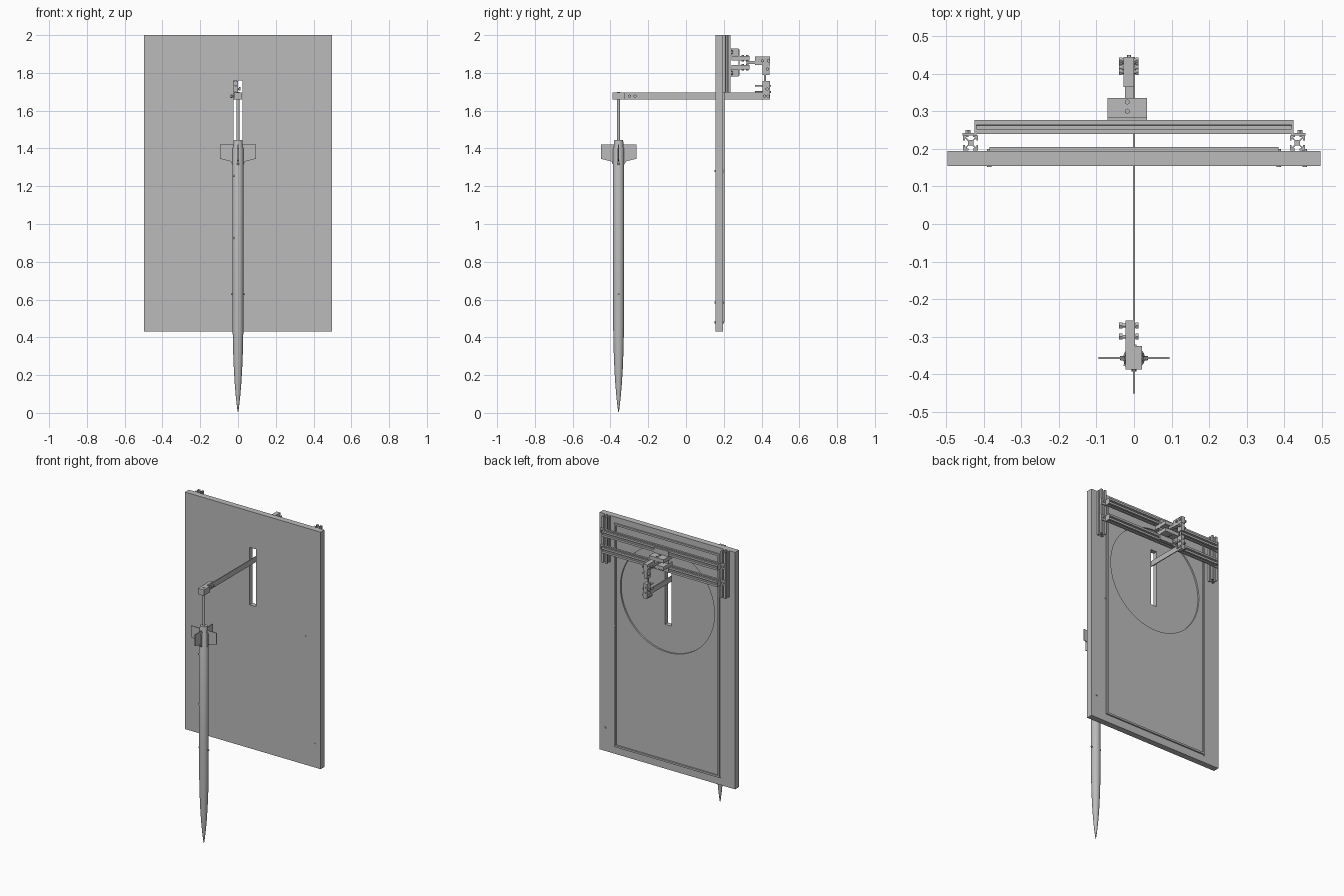
import bpy, bmesh, math
from mathutils import Matrix, Vector

if "Cube" in bpy.data.objects:
    bpy.data.objects.remove(bpy.data.objects["Cube"])

grey = bpy.data.materials.new("plain_grey")
grey.use_nodes = True
grey.diffuse_color = (0.5, 0.5, 0.5, 1)
grey.node_tree.nodes["Principled BSDF"].inputs["Base Color"].default_value = (0.5, 0.5, 0.5, 1)


def finish(name, bm, smooth=False):
    bmesh.ops.recalc_face_normals(bm, faces=bm.faces)
    mesh = bpy.data.meshes.new(name)
    bm.to_mesh(mesh)
    bm.free()
    mesh.materials.append(grey)
    obj = bpy.data.objects.new(name, mesh)
    bpy.context.collection.objects.link(obj)
    if smooth:
        bpy.ops.object.select_all(action="DESELECT")
        obj.select_set(True)
        bpy.context.view_layer.objects.active = obj
        bpy.ops.object.shade_smooth_by_angle(angle=math.radians(35))
    return obj


def box(name, x, y, z):
    """Box from its (low, high) range on each axis."""
    bm = bmesh.new()
    size = [r[1] - r[0] for r in (x, y, z)]
    mid = [sum(r) / 2 for r in (x, y, z)]
    bmesh.ops.create_cube(bm, size=1, matrix=Matrix.Translation(mid) @ Matrix.Diagonal((*size, 1)))
    return finish(name, bm)


def rod(name, start, end, radius, sides=24):
    a, b = Vector(start), Vector(end)
    bm = bmesh.new()
    turn = (b - a).to_track_quat("Z", "Y").to_matrix().to_4x4()
    bmesh.ops.create_cone(bm, cap_ends=True, segments=sides, radius1=radius, radius2=radius,
                          depth=(b - a).length, matrix=Matrix.Translation((a + b) / 2) @ turn)
    return finish(name, bm, sides > 8)


def prism(name, points, low, high, place):
    """Extrude a 2D outline; place(u, v, w) gives the 3D position."""
    bm = bmesh.new()
    face = bm.faces.new([bm.verts.new(place(u, v, low)) for u, v in points])
    new = bmesh.ops.extrude_face_region(bm, geom=[face])["geom"]
    shift = Vector(place(0, 0, high)) - Vector(place(0, 0, low))
    bmesh.ops.translate(bm, verts=[v for v in new if isinstance(v, bmesh.types.BMVert)], vec=shift)
    return finish(name, bm)


def cut(obj, cutter):
    mod = obj.modifiers.new("cut", "BOOLEAN")
    mod.operation = "DIFFERENCE"
    mod.solver = "EXACT"
    mod.object = cutter
    bpy.ops.object.select_all(action="DESELECT")
    obj.select_set(True)
    bpy.context.view_layer.objects.active = obj
    bpy.ops.object.modifier_apply(modifier="cut")
    bpy.data.objects.remove(cutter)


def slot_outline(h):
    """Outline of a square rail with a T-shaped slot in each side."""
    quarter = [(0.3, 1), (0.3, 0.75), (0.6, 0.75), (0.25, 0.35)]
    side = [(-u, v) for u, v in reversed(quarter)] + quarter
    # one slot, turned through four sides, joined at the corners
    out = []
    for k in range(4):
        c, s = round(math.cos(k * math.pi / 2)), round(math.sin(k * math.pi / 2))
        slot = [(-1, 1)] + [(-u, v) for u, v in quarter] + list(reversed(quarter))
        out += [((u * c + v * s) * h, (v * c - u * s) * h) for u, v in slot]
    return out


# Panel with a vertical slot and a shallow round recess in the back
BACK = 0.195
panel = box("panel", (-0.497, 0.497), (0.155, BACK), (0.43, 2.0))
cut(panel, rod("recess_cutter", (0, BACK - 0.01, 1.55), (0, BACK + 0.05, 1.55), 0.345, 72))
cut(panel, box("slot_cutter", (-0.023, 0.023), (0.1, 0.3), (1.38, 1.76)))

# Raised rim on the back of the panel
for s in (-1, 1):
    edge = sorted((s * 0.385, s * 0.373))
    box("rim_side", edge, (BACK, 0.205), (0.48, 1.96))
for z in (0.48, 1.948):
    box("rim_bar", (-0.373, 0.373), (BACK, 0.205), (z, z + 0.012))

# Panel screws
for x, z in ((0.385, 1.28), (0.455, 0.585), (-0.385, 0.48)):
    rod("panel_screw", (x, 0.152, z), (x, 0.2, z), 0.006, 12)

# Upright rails, cross rails and their brackets
for s in (-1, 1):
    prism("upright_rail", slot_outline(0.02), 1.695, 2.0,
          lambda u, v, w: (s * 0.435 + u, 0.216 + v, w))
for z in (1.91, 1.8):
    prism("cross_rail", slot_outline(0.019), -0.42, 0.42,
          lambda u, v, w: (w, 0.258 + u, z + v))
    for s in (-1, 1):
        box("bracket_foot", sorted((s * 0.42, s * 0.456)), (0.236, 0.242), (z - 0.019, z + 0.019))
        box("bracket_end", sorted((s * 0.42, s * 0.425)), (0.236, 0.277), (z - 0.019, z + 0.019))
        rod("bracket_bolt", (s * 0.442, 0.24, z), (s * 0.442, 0.25, z), 0.008, 6)

# Carriage plates between the cross rails and the clamp
for z in (1.866, 1.818):
    box("carriage_plate", (-0.07, 0.035), (0.24, 0.335), (z, z + 0.024))
    for y in (0.3, 0.325):
        rod("carriage_bolt", (-0.018, y, z - 0.006), (-0.018, y, z + 0.03), 0.007, 6)
box("carriage_face", (-0.07, 0.035), (0.277, 0.283), (1.785, 1.925))
box("carriage_tongue", (-0.024, 0.0), (0.32, 0.38), (1.846, 1.862))

# Rear clamp and link down to the arm
box("upper_clamp", (-0.028, 0.0), (0.365, 0.445), (1.842, 1.886))
box("clamp_leg", (-0.024, -0.002), (0.405, 0.442), (1.79, 1.842))
rod("link_pin", (-0.013, 0.418, 1.75), (-0.013, 0.418, 1.80), 0.006, 12)
box("lower_clamp", (-0.024, 0.0), (0.405, 0.445), (1.66, 1.757))
for z in (1.698, 1.732):
    rod("clamp_screw", (-0.013, 0.365, z), (-0.013, 0.45, z), 0.005, 12)


def cross_bolt(y, z):
    rod("cross_bolt", (-0.036, y, z), (0.01, y, z), 0.005, 12)
    rod("bolt_head", (-0.04, y, z), (-0.03, y, z), 0.009, 6)
    rod("bolt_nut", (0.004, y, z), (0.012, y, z), 0.009, 6)


for y, z in ((0.405, 1.864), (0.436, 1.864), (0.432, 1.82), (0.415, 1.677), (0.435, 1.677),
             (0.43, 1.715), (-0.27, 1.677), (-0.3, 1.677)):
    cross_bolt(y, z)

# Long arm and the front clamp
box("arm", (-0.003, 0.003), (-0.36, 0.445), (1.659, 1.695))
box("front_clamp", (-0.022, -0.003), (-0.33, -0.257), (1.658, 1.697))
box("front_block", (-0.022, 0.021), (-0.388, -0.325), (1.658, 1.697))

# Hanging rod
Y = -0.357
rod("hanging_rod", (0, Y, 1.43), (0, Y, 1.70), 0.008)

# Slender body, spun from a profile
profile = [(0, 0.008), (0.004, 0.02), (0.011, 0.08), (0.017, 0.15), (0.022, 0.23), (0.026, 0.33),
           (0.0285, 0.45), (0.029, 0.6), (0.029, 1.40), (0.025, 1.41), (0.025, 1.435),
           (0.022, 1.445), (0, 1.445)]
bm = bmesh.new()
verts = [bm.verts.new((r, Y, z - 0.008 if z < 0.01 else z)) for r, z in profile]
edges = [bm.edges.new(pair) for pair in zip(verts, verts[1:])]
bmesh.ops.spin(bm, geom=verts + edges, cent=(0, Y, 0), axis=(0, 0, 1), angle=2 * math.pi,
               steps=40, use_duplicate=False)
bmesh.ops.remove_doubles(bm, verts=bm.verts, dist=0.0002)
finish("slender_body", bm, True)

# Four tail fins with small root fairings
fin = [(0.02, 1.295), (0.034, 1.33), (0.094, 1.345), (0.094, 1.42), (0.02, 1.42)]
root = [(0.02, 1.30), (0.036, 1.325), (0.036, 1.40), (0.02, 1.42)]
for k in range(4):
    c, s = math.cos(k * math.pi / 2), math.sin(k * math.pi / 2)
    for name, shape, half in (("tail_fin", fin, 0.0025), ("fin_root", root, 0.006)):
        prism(name, shape, -half, half,
              lambda u, v, w: (u * c - w * s, Y + u * s + w * c, v))

# Small pins on the body
rod("side_pin", (-0.037, Y, 0.628), (0.037, Y, 0.628), 0.005, 12)
for z in (1.255, 0.925):
    rod("body_pin", (-0.015, Y, z), (-0.024, Y - 0.022, z), 0.005, 12)
